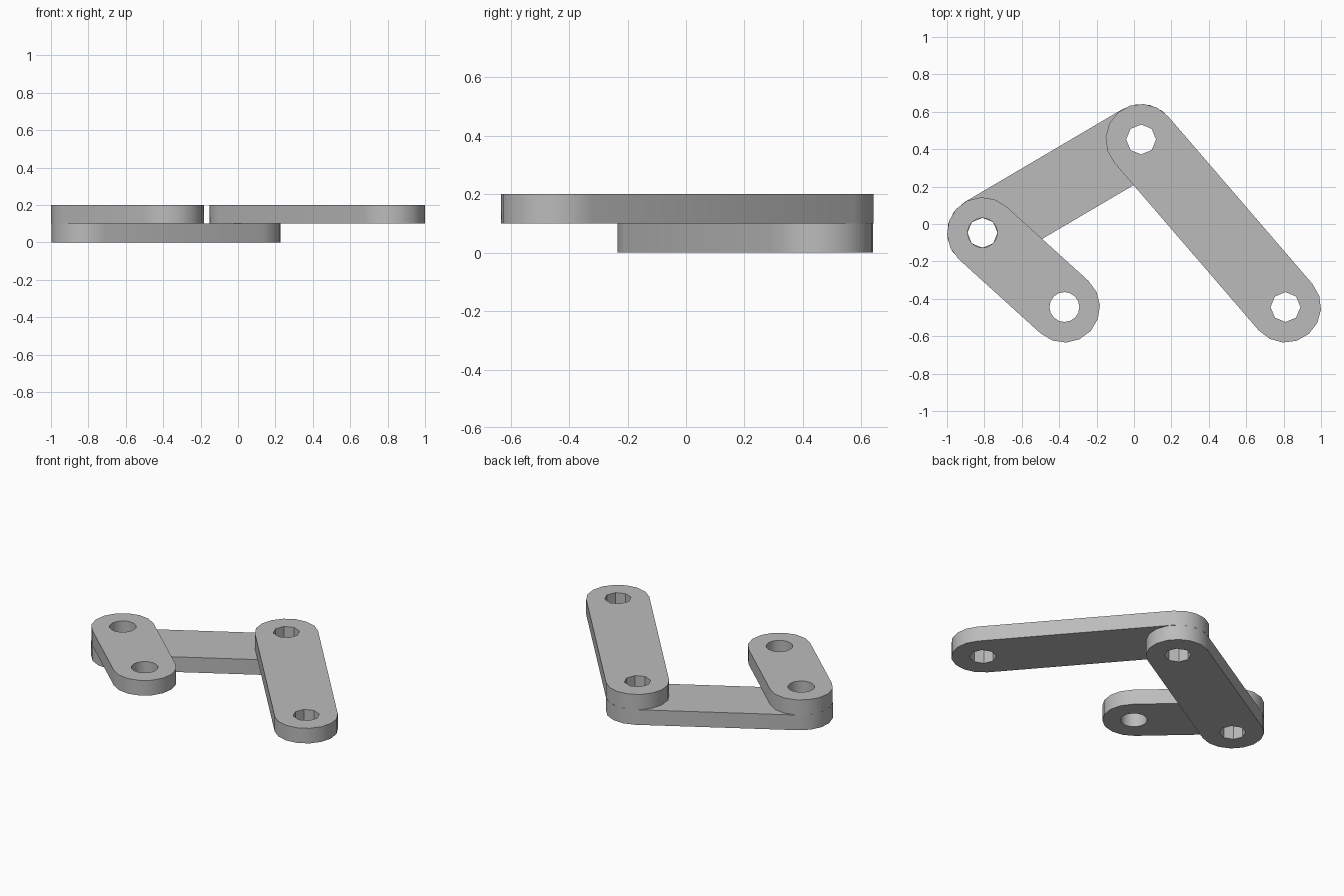
import bpy
import bmesh
import math
from mathutils import Vector

if "Cube" in bpy.data.objects:
    bpy.data.objects.remove(bpy.data.objects["Cube"])

RADIUS, HOLE, THICK, ARC = 0.19, 0.08, 0.1, 8

grey = bpy.data.materials.new("plain_grey")
grey.use_nodes = True
grey.diffuse_color = (0.5, 0.5, 0.5, 1)
grey.node_tree.nodes["Principled BSDF"].inputs["Base Color"].default_value = (0.5, 0.5, 0.5, 1)


def polar(centre, radius, angle):
    return centre + radius * Vector((math.cos(angle), math.sin(angle)))


def link(name, start, end, z, hole_sides):
    """Round-ended flat bar with a pin hole at each end."""
    start, end = Vector(start), Vector(end)
    d = end - start
    heading = math.atan2(d.y, d.x)

    # Outline: one half circle around each pivot
    outline = []
    for centre, turn in ((end, heading), (start, heading + math.pi)):
        outline += [polar(centre, RADIUS, turn + math.pi * (i / ARC - 0.5))
                    for i in range(ARC + 1)]
    loops = [outline]
    for centre in (start, end):
        loops.append([polar(centre, HOLE, math.tau * i / hole_sides)
                      for i in range(hole_sides)])

    # Fill between outline and holes, then thicken
    bm = bmesh.new()
    edges = []
    for loop in loops:
        vs = [bm.verts.new((p.x, p.y, z)) for p in loop]
        edges += [bm.edges.new((v, vs[i - 1])) for i, v in enumerate(vs)]
    bmesh.ops.triangle_fill(bm, use_beauty=True, use_dissolve=False, edges=edges)
    top = bmesh.ops.extrude_face_region(bm, geom=bm.faces[:], use_keep_orig=True)
    bmesh.ops.translate(bm, vec=(0, 0, THICK),
                        verts=[g for g in top["geom"] if isinstance(g, bmesh.types.BMVert)])
    bmesh.ops.recalc_face_normals(bm, faces=bm.faces[:])

    mesh = bpy.data.meshes.new(name)
    bm.to_mesh(mesh)
    bm.free()
    mesh.materials.append(grey)
    obj = bpy.data.objects.new(name, mesh)
    bpy.context.collection.objects.link(obj)
    bpy.ops.object.select_all(action="DESELECT")
    obj.select_set(True)
    bpy.context.view_layer.objects.active = obj
    bpy.ops.object.shade_smooth_by_angle(angle=math.radians(30))


# Pivot points
left_pin, back_pin = (-0.81, -0.047), (0.038, 0.452)
short_tip, long_tip = (-0.372, -0.444), (0.81, -0.444)

link("lower_link", left_pin, back_pin, 0, 8)
link("short_upper_link", left_pin, short_tip, THICK, 16)
link("long_upper_link", back_pin, long_tip, THICK, 8)
